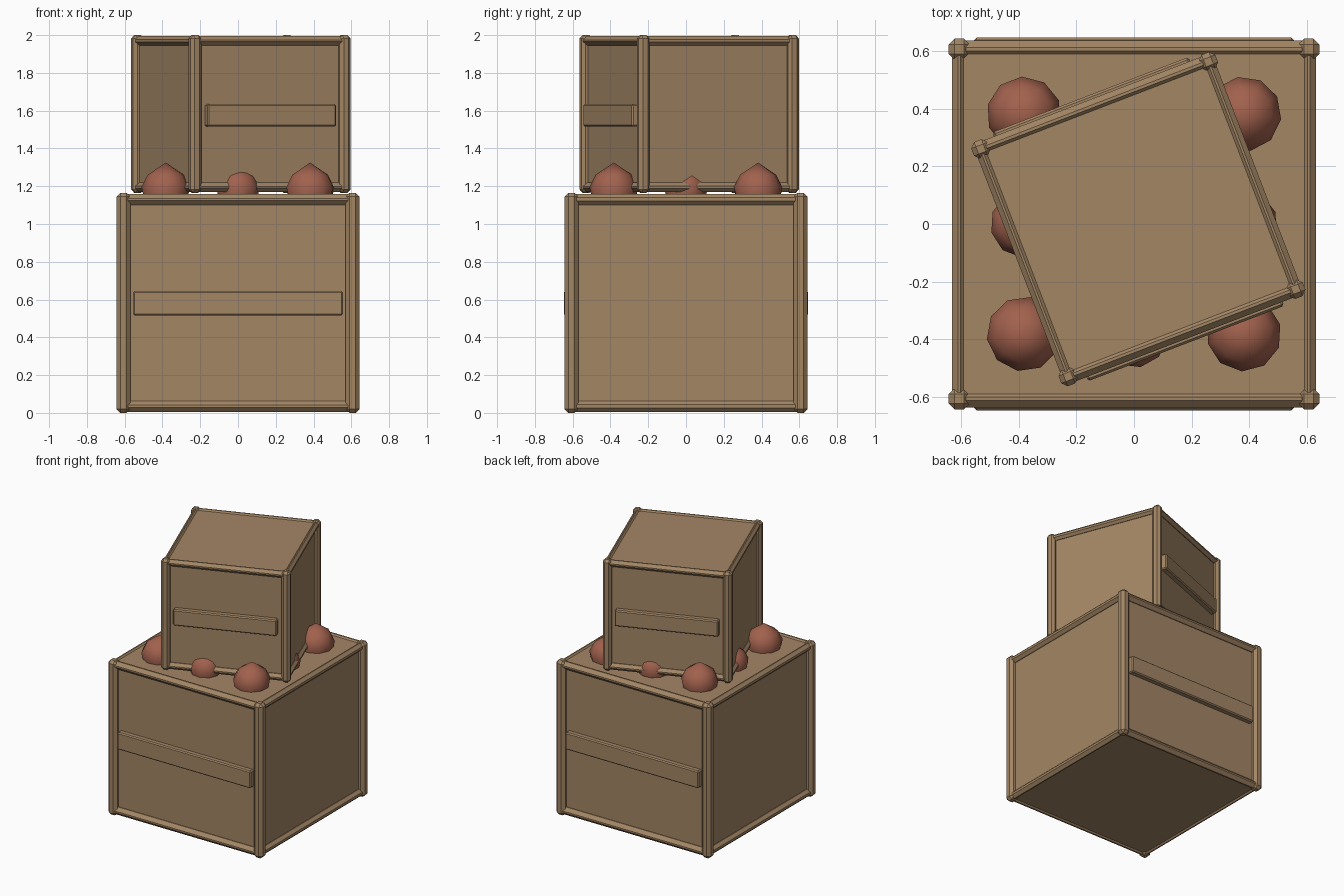
import bpy, bmesh, math
from mathutils import Matrix, Vector

cube = bpy.data.objects.get("Cube")
if cube:
    bpy.data.objects.remove(cube, do_unlink=True)


def make_material(name, rgb):
    mat = bpy.data.materials.new(name)
    mat.use_nodes = True
    mat.diffuse_color = (*rgb, 1)
    mat.node_tree.nodes["Principled BSDF"].inputs["Base Color"].default_value = (*rgb, 1)
    return mat


wood = make_material("wood", (0.37, 0.24, 0.13))
fruit_red = make_material("fruit_red", (0.36, 0.12, 0.075))


def finish(name, bm, mat, matrix):
    bmesh.ops.recalc_face_normals(bm, faces=bm.faces)
    mesh = bpy.data.meshes.new(name)
    bm.to_mesh(mesh)
    bm.free()
    mesh.materials.append(mat)
    ob = bpy.data.objects.new(name, mesh)
    ob.matrix_world = matrix
    bpy.context.collection.objects.link(ob)
    return ob


def box(name, centre, size, chamfer, frame):
    bm = bmesh.new()
    bmesh.ops.create_cube(bm, size=1)
    bmesh.ops.scale(bm, vec=size, verts=bm.verts)
    bmesh.ops.translate(bm, vec=centre, verts=bm.verts)
    if chamfer:
        bmesh.ops.bevel(bm, geom=bm.edges[:], offset=chamfer, segments=1,
                        affect='EDGES', profile=0.5)
    return finish(name, bm, wood, frame)


def crate(name, half, height, post, plank_z, plank_size, frame):
    """Closed box with corner posts, edge beams and a plank on front and back."""
    beam = post * 0.8
    box(name + "_body", (0, 0, height / 2), (2 * half, 2 * half, height - 0.03), 0, frame)
    for sx in (-1, 1):
        for sy in (-1, 1):
            box(name + "_post", (sx * half, sy * half, height / 2),
                (post, post, height), post * 0.28, frame)
    for s in (-1, 1):
        # top and bottom edge beams
        for z in (beam / 2 + 0.005, height - beam / 2 - 0.005):
            box(name + "_cross_beam", (0, s * half, z),
                (2 * half, beam, beam), beam * 0.4, frame)
            box(name + "_side_beam", (s * half, 0, z),
                (beam * 0.85, 2 * half, beam), beam * 0.35, frame)
        # label plank
        box(name + "_plank", (0, s * (half + 0.015), plank_z),
            (plank_size[0], 0.05, plank_size[1]), 0.008, frame)


crate("lower_crate", 0.607, 1.165, 0.074, 0.58, (1.11, 0.13),
      Matrix.Translation((0, 0, 0)))
crate("upper_crate", 0.423, 0.835, 0.062, 0.41, (0.73, 0.12),
      Matrix.Translation((0.015, 0.017, 1.165)) @ Matrix.Rotation(math.radians(21), 4, 'Z'))


# Fruit with a pointed crown, spun from a profile
def fruit(x, y, radius, turn):
    profile = [(0, 1), (0.75, 0.5), (1, 0), (0.88, -0.5), (0, -0.9)]
    bm = bmesh.new()
    verts = [bm.verts.new((r, 0, z)) for r, z in profile]
    edges = [bm.edges.new(pair) for pair in zip(verts, verts[1:])]
    bmesh.ops.spin(bm, geom=verts + edges, cent=(0, 0, 0), axis=(0, 0, 1),
                   angle=math.tau, steps=10, use_merge=True)
    bmesh.ops.remove_doubles(bm, verts=bm.verts, dist=0.001)
    bmesh.ops.scale(bm, vec=Vector((radius,) * 3), verts=bm.verts)
    ob = finish("fruit", bm, fruit_red,
                Matrix.Translation((x, y, 1.195)) @ Matrix.Rotation(turn, 4, 'Z'))
    bpy.ops.object.select_all(action='DESELECT')
    ob.select_set(True)
    bpy.context.view_layer.objects.active = ob
    bpy.ops.object.shade_smooth_by_angle(angle=math.radians(40))


for i in (-1, 0, 1):
    for j in (-1, 0, 1):
        if i or j:
            fruit(i * 0.382, j * 0.382, 0.13 if i and j else 0.117, i + 2 * j)
